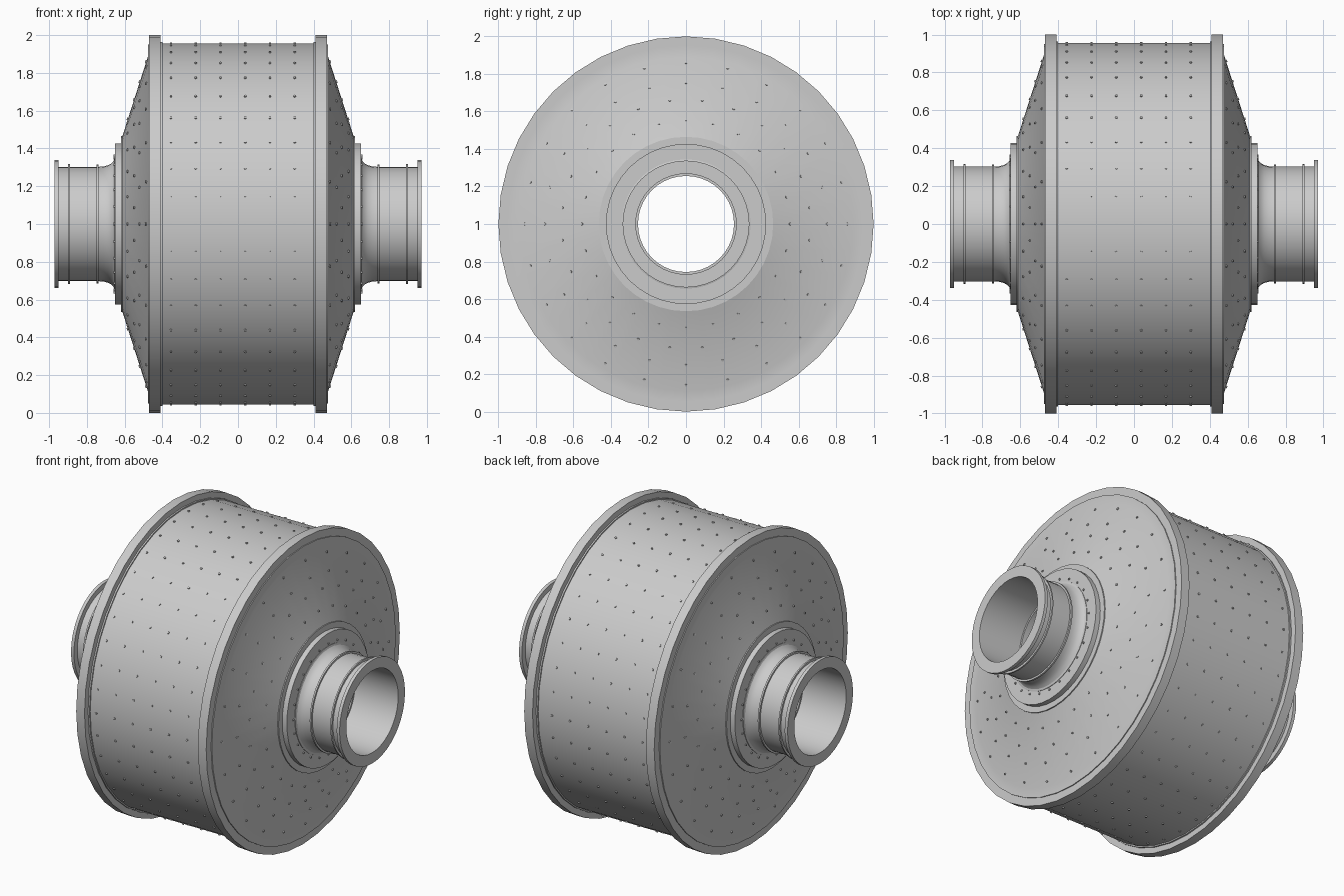
import bpy, bmesh, math
from mathutils import Matrix, Vector

if "Cube" in bpy.data.objects:
    bpy.data.objects.remove(bpy.data.objects["Cube"])

SEG = 40
AXIS_Z = 1.0


def finish(name, bm):
    bmesh.ops.recalc_face_normals(bm, faces=bm.faces[:])
    me = bpy.data.meshes.new(name)
    bm.to_mesh(me)
    bm.free()
    ob = bpy.data.objects.new(name, me)
    bpy.context.collection.objects.link(ob)
    bpy.ops.object.select_all(action='DESELECT')
    ob.select_set(True)
    bpy.context.view_layer.objects.active = ob
    bpy.ops.object.shade_smooth_by_angle(angle=math.radians(20))
    return ob


def lathe(name, profile, side=1):
    """Revolve a closed (x, radius) profile about the horizontal x axis."""
    bm = bmesh.new()
    rings = []
    for i in range(SEG):
        a = 2 * math.pi * i / SEG
        rings.append([bm.verts.new((side * x, r * math.sin(a), AXIS_Z + r * math.cos(a)))
                      for x, r in profile])
    n = len(profile)
    for i in range(SEG):
        p, q = rings[i], rings[(i + 1) % SEG]
        for j in range(n):
            k = (j + 1) % n
            bm.faces.new((p[j], p[k], q[k], q[j]))
    return finish(name, bm)


def bolts(name, rows, side=1, size=0.007, height=0.012):
    """rows: (x, radius, count, offset in steps, normal x, normal radial)."""
    bm = bmesh.new()
    for x, r, count, off, nx, nr in rows:
        for i in range(count):
            a = 2 * math.pi * (i + off) / count
            s, c = math.sin(a), math.cos(a)
            normal = Vector((side * nx, nr * s, nr * c))
            rot = normal.to_track_quat('Z', 'Y').to_matrix().to_4x4()
            place = Matrix.Translation((side * x, r * s, AXIS_Z + r * c))
            bmesh.ops.create_cone(bm, cap_ends=True, segments=6, radius1=size,
                                  radius2=size, depth=height, matrix=place @ rot)
    return finish(name, bm)


# Main drum shell and its rows of bolts
lathe("drum_shell", [(-0.42, 0.955), (0.42, 0.955), (0.42, 0.925), (-0.42, 0.925)])
bolts("drum_bolts", [(-0.355 + 0.131 * i, 0.955, 40, 0, 0, 1) for i in range(6)])

# Slope of the end cones
X0, R0, X1, R1 = 0.476, 0.89, 0.612, 0.465
length = math.hypot(X1 - X0, R0 - R1)
NX, NR = (R0 - R1) / length, (X1 - X0) / length


def cone_x(r):
    return X0 + (R0 - r) / (R0 - R1) * (X1 - X0)


for label, side in (("right", 1), ("left", -1)):
    # Bolted rim flange with a thin joint strip against the drum
    lathe(label + "_rim", [(0.41, 1.0), (0.47, 1.0), (0.47, 0.93), (0.41, 0.93)], side)
    lathe(label + "_joint_strip", [(0.40, 0.963), (0.42, 0.963), (0.42, 0.94), (0.40, 0.94)], side)

    # Conical end plate, hollow behind
    lathe(label + "_end_cone", [
        (0.44, 0.95), (0.476, 0.95), (X0, R0), (X1, R1), (0.619, R1), (0.619, 0.29),
        (0.59, 0.29), (0.58, 0.46), (0.445, 0.88)], side)
    bolts(label + "_cone_bolts",
          [(cone_x(r), r, 24, off, NX, NR)
           for r, off in ((0.555, 0), (0.665, 0.5), (0.753, 0), (0.86, 0))], side)

    # Hollow neck with foot flange, fillet, two collars and an end flange
    fillet = [(0.735 - 0.08 * math.sin(t), 0.345 - 0.042 * math.cos(t))
              for t in (math.pi / 2 * k / 5 for k in range(5, -1, -1))]
    lathe(label + "_neck",
          [(0.617, 0.427), (0.652, 0.427), (0.652, 0.345)] + fillet + [
              (0.739, 0.303), (0.739, 0.315), (0.75, 0.315), (0.75, 0.303),
              (0.889, 0.303), (0.889, 0.317), (0.899, 0.317), (0.899, 0.303),
              (0.95, 0.303), (0.95, 0.338), (0.971, 0.338), (0.971, 0.268),
              (0.66, 0.268), (0.66, 0.256), (0.59, 0.256), (0.59, 0.30), (0.617, 0.30)], side)
    bolts(label + "_neck_bolts", [(0.652, 0.362, 24, 0, 1, 0)], side)
